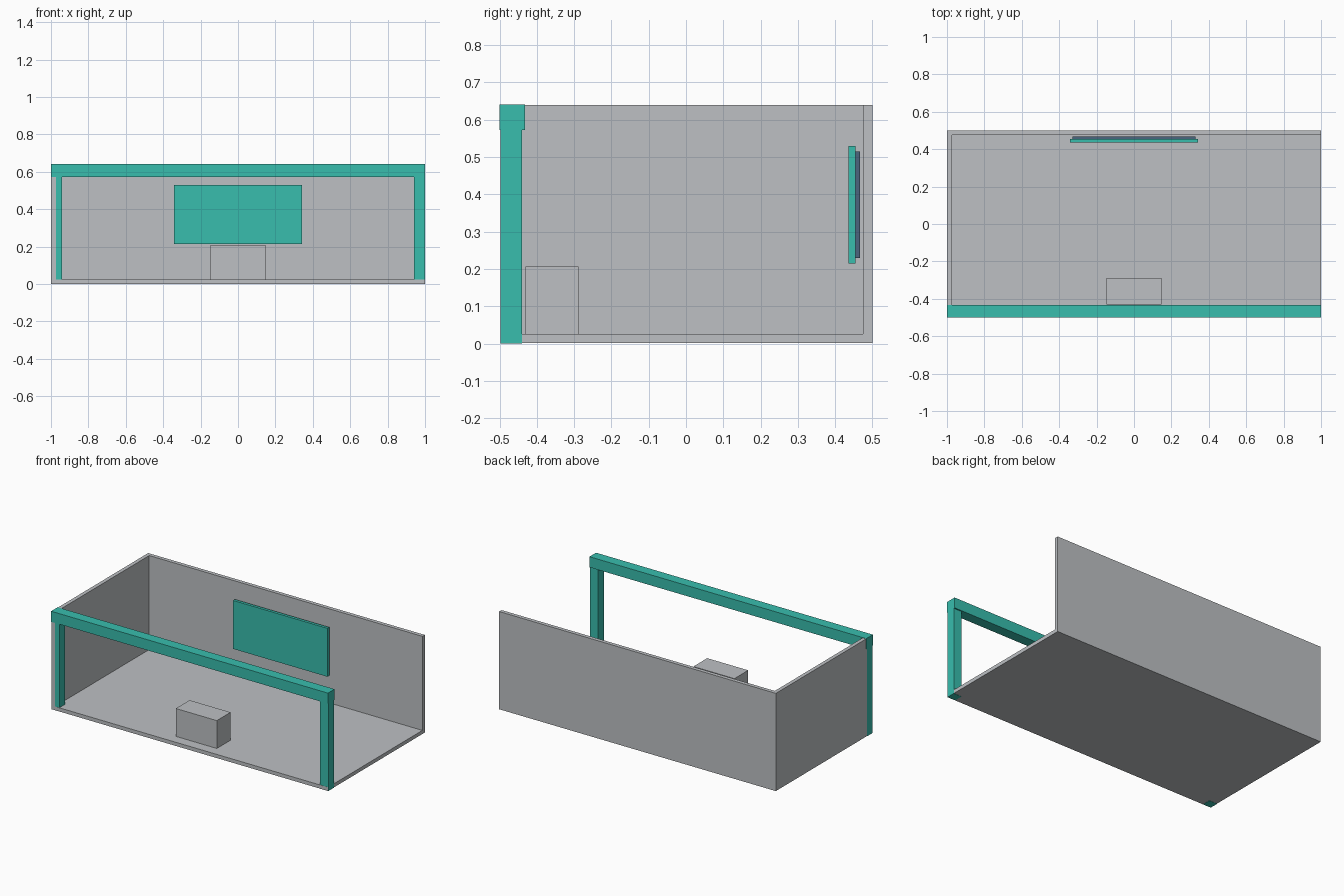
import bpy

cube = bpy.data.objects.get("Cube")
if cube:
    bpy.data.objects.remove(cube, do_unlink=True)


def make_material(name, rgb):
    mat = bpy.data.materials.new(name)
    mat.use_nodes = True
    colour = (*rgb, 1.0)
    mat.diffuse_color = colour
    mat.node_tree.nodes["Principled BSDF"].inputs["Base Color"].default_value = colour
    return mat


grey = make_material("light grey", (0.51, 0.53, 0.55))
teal = make_material("teal", (0.04, 0.51, 0.42))
slate = make_material("slate blue", (0.07, 0.13, 0.21))


def box(name, mat, xs, ys, zs):
    """Box spanning the given (low, high) range on each axis."""
    spans = (xs, ys, zs)
    bpy.ops.mesh.primitive_cube_add(size=1)
    obj = bpy.context.object
    obj.name = obj.data.name = name
    for v in obj.data.vertices:
        v.co = [(lo + hi) / 2 + c * (hi - lo) for c, (lo, hi) in zip(v.co, spans)]
    obj.data.materials.append(mat)
    return obj


EDGE = 0.999      # outer face of the room shell, just inside the posts
FRONT, BACK = -0.498, 0.5
THICK = 0.025
TOP = 0.639

# Room shell: floor, back wall and a single side wall
box("floor", grey, (-EDGE, EDGE), (FRONT, BACK), (0.001, THICK))
box("back_wall", grey, (-EDGE, EDGE), (BACK - THICK, BACK), (THICK, TOP))
box("right_wall", grey, (-EDGE, -EDGE + THICK), (FRONT, BACK - THICK), (THICK, TOP))

# Front frame: two posts carrying a beam
for name, side in (("right_post", -1), ("left_post", 1)):
    box(name, teal, sorted((side, side * 0.942)), (FRONT + 0.001, -0.44), (0, 0.575))
box("front_beam", teal, (-1, 1), (-0.5, -0.432), (0.572, 0.641))

# Wall screen with its mounting plate
box("screen_panel", teal, (-0.341, 0.341), (0.436, 0.455), (0.214, 0.53))
box("screen_mount", slate, (-0.33, 0.33), (0.455, 0.467), (0.229, 0.515))

# Counter block on the floor
box("counter", grey, (-0.148, 0.148), (-0.43, -0.288), (THICK, 0.207))
